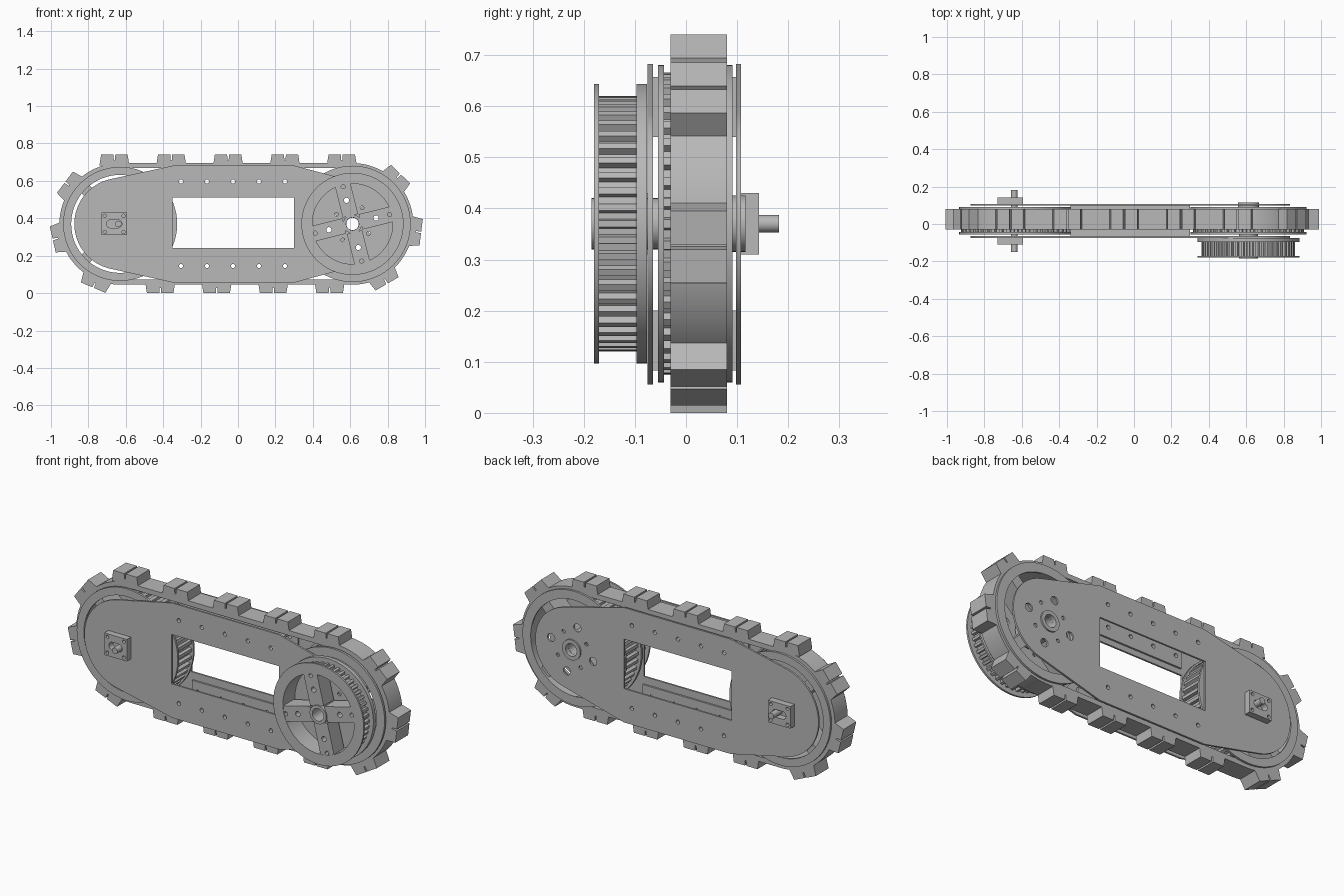
import bpy, bmesh
from math import sin, cos, pi, radians
from mathutils import Matrix

cube = bpy.data.objects.get("Cube")
if cube:
    bpy.data.objects.remove(cube)

grey = bpy.data.materials.new("plain grey")
grey.use_nodes = True
GREY = (0.48, 0.48, 0.48, 1)
grey.diffuse_color = GREY
grey.node_tree.nodes["Principled BSDF"].inputs["Base Color"].default_value = GREY

ZC = 0.37                # axle height
LEFT, RIGHT = -0.63, 0.612   # axle positions along x
TILT = 14                # turn of the spokes in degrees


def arc(cx, cz, r, a0, a1, n=40):
    """Points on an arc, angles in degrees."""
    return [(cx + r * cos(radians(a0 + (a1 - a0) * i / n)),
             cz + r * sin(radians(a0 + (a1 - a0) * i / n))) for i in range(n + 1)]


def circle(cx, cz, r, n=64):
    return arc(cx, cz, r, 0, 360, n)[:-1]


def rect(x0, x1, z0, z1):
    return [(x0, z0), (x1, z0), (x1, z1), (x0, z1)]


def stadium(r):
    return arc(LEFT, ZC, r, 90, 270) + arc(RIGHT, ZC, r, -90, 90)


def turned(points, cx, cz, degrees):
    c, s = cos(radians(degrees)), sin(radians(degrees))
    return [(cx + x * c - z * s, cz + x * s + z * c) for x, z in points]


def toothed(cx, cz, r_low, r_high, count):
    pts = []
    for i in range(count):
        for part, r in ((-0.3, r_low), (-0.2, r_high), (0.2, r_high), (0.3, r_low)):
            a = 2 * pi * (i + part) / count
            pts.append((cx + r * cos(a), cz + r * sin(a)))
    return pts


def prism(name, loops, y0, y1):
    """Fill outlines in the xz plane (inner loops are holes) and extrude along y."""
    curve = bpy.data.curves.new(name, "CURVE")
    curve.dimensions = "2D"
    curve.fill_mode = "BOTH"
    curve.extrude = (y1 - y0) / 2
    for loop in loops:
        spline = curve.splines.new("POLY")
        spline.points.add(len(loop) - 1)
        for point, (x, z) in zip(spline.points, loop):
            point.co = (x, z, 0, 1)
        spline.use_cyclic_u = True
    helper = bpy.data.objects.new(name + " outline", curve)
    bpy.context.collection.objects.link(helper)
    deps = bpy.context.evaluated_depsgraph_get()
    mesh = bpy.data.meshes.new_from_object(helper.evaluated_get(deps))
    bpy.data.objects.remove(helper)
    bpy.data.curves.remove(curve)
    mesh.transform(Matrix.Translation((0, (y0 + y1) / 2, 0)) @ Matrix.Rotation(pi / 2, 4, "X"))
    bm = bmesh.new()
    bm.from_mesh(mesh)
    bmesh.ops.remove_doubles(bm, verts=bm.verts, dist=1e-5)
    bmesh.ops.recalc_face_normals(bm, faces=bm.faces)
    bm.to_mesh(mesh)
    bm.free()
    mesh.materials.clear()
    mesh.materials.append(grey)
    obj = bpy.data.objects.new(name, mesh)
    bpy.context.collection.objects.link(obj)
    bpy.ops.object.select_all(action="DESELECT")
    obj.select_set(True)
    bpy.context.view_layer.objects.active = obj
    bpy.ops.object.shade_smooth_by_angle(angle=radians(25))
    return obj


# Track belt
prism("track_belt", [stadium(0.325), stadium(0.298)], -0.03, 0.08)

# Tread blocks, each with a narrow slit in the middle
half = [(0.08, 0.312), (0.071, 0.37), (0.005, 0.37), (0.003, 0.342)]
block = half + [(-x, z) for x, z in reversed(half)]
treads = [turned(block, -0.053 + 0.304 * i, ZC, 0) for i in range(-2, 3)]
treads += [turned(block, 0.49 - 0.302 * i, ZC, 180) for i in range(4)]
treads += [turned(block, RIGHT, ZC, -a) for a in (44, 97, 150)]
treads += [turned(block, LEFT, ZC, a) for a in (53, 103, 157)]
prism("tread_blocks", treads, -0.03, 0.08)

# Toothed track wheels with rim flanges, spokes and hubs
for name, cx, rim in (("idler", LEFT, 0.305), ("drive", RIGHT, 0.311)):
    prism(name + "_wheel_rim", [toothed(cx, ZC, 0.28, 0.296, 44), circle(cx, ZC, 0.265)],
          -0.043, 0.08)
    for side, y0, y1 in (("front", -0.055, -0.043), ("back", 0.08, 0.091)):
        prism(f"{name}_{side}_flange", [circle(cx, ZC, rim), circle(cx, ZC, 0.262)], y0, y1)
    for i in range(4):
        spoke = rect(0.06, 0.27, -0.03, 0.03)
        prism(f"{name}_spoke_{i + 1}", [turned(spoke, cx, ZC, 45 + 90 * i)], -0.04, 0.075)
    prism(name + "_wheel_hub", [circle(cx, ZC, 0.075), circle(cx, ZC, 0.033)], -0.055, 0.091)

# Side plates with window, bolt holes and bearing holes
plate = (arc(LEFT, ZC, 0.245, 102, 258) + [(-0.345, 0.056), (0.3, 0.056)]
         + arc(RIGHT, ZC, 0.222, -75, 75) + [(0.3, 0.682), (-0.345, 0.682)])
bolt_x = [-0.305 + 0.139 * i for i in range(5)]


def bolts(z):
    return [circle(x, z, 0.011, 16) for x in bolt_x]


openings = [rect(-0.35, 0.3, 0.24, 0.51), circle(RIGHT, ZC, 0.034)] + bolts(0.597) + bolts(0.145)
for i in range(4):
    for offset, r, turn in ((0.13, 0.022, TILT), (0.1, 0.01, TILT + 45)):
        a = radians(turn + 90 * i)
        openings.append(circle(RIGHT + offset * cos(a), ZC + offset * sin(a), r, 20))
prism("front_side_plate", [plate] + openings, -0.075, -0.065)
prism("back_side_plate", [plate] + openings, 0.098, 0.108)

# Channel rails joining the plates
for name, z0, z1, bolt_z, w0, w1 in (("upper", 0.54, 0.657, 0.597, 0.645, 0.657),
                                     ("lower", 0.083, 0.2, 0.145, 0.083, 0.095)):
    leg = [rect(-0.34, 0.3, z0, z1)] + bolts(bolt_z)
    prism(name + "_rail_front_leg", leg, -0.065, -0.055)
    prism(name + "_rail_back_leg", leg, 0.088, 0.098)
    prism(name + "_rail_web", [rect(-0.34, 0.3, w0, w1)], -0.055, 0.088)

# Drive pulley on the front
pulley_bore = circle(RIGHT, ZC, 0.215)
prism("pulley_teeth", [toothed(RIGHT, ZC, 0.235, 0.25, 48), pulley_bore], -0.17, -0.097)
prism("pulley_front_flange", [circle(RIGHT, ZC, 0.273), pulley_bore], -0.18, -0.17)
prism("pulley_back_flange", [circle(RIGHT, ZC, 0.273), pulley_bore], -0.097, -0.076)
for i in range(4):
    arm = [rect(0.045, 0.222, -0.042, 0.042), circle(0.13, 0, 0.014, 20), circle(0.205, 0, 0.011, 20)]
    prism(f"pulley_spoke_{i + 1}", [turned(p, RIGHT, ZC, TILT + 90 * i) for p in arm],
          -0.178, -0.09)
prism("pulley_hub", [circle(RIGHT, ZC, 0.05), circle(RIGHT, ZC, 0.034)], -0.185, -0.055)
prism("back_bearing", [circle(RIGHT, ZC, 0.055), circle(RIGHT, ZC, 0.034)], 0.091, 0.116)

# Slotted tensioner blocks and the idler shaft
BX = -0.662
slot = arc(BX + 0.02, ZC, 0.021, -90, 90, 16) + arc(BX - 0.02, ZC, 0.021, 90, 270, 16)
corners = [circle(BX + sx * 0.05, ZC + sz * 0.043, 0.009, 16) for sx in (-1, 1) for sz in (-1, 1)]
body = [rect(BX - 0.068, BX + 0.068, ZC - 0.06, ZC + 0.06), slot] + corners
prism("front_tensioner_block", body, -0.11, -0.075)
prism("back_tensioner_block", body, 0.108, 0.143)
prism("idler_shaft", [circle(BX + 0.022, ZC, 0.017, 32)], -0.149, 0.182)
